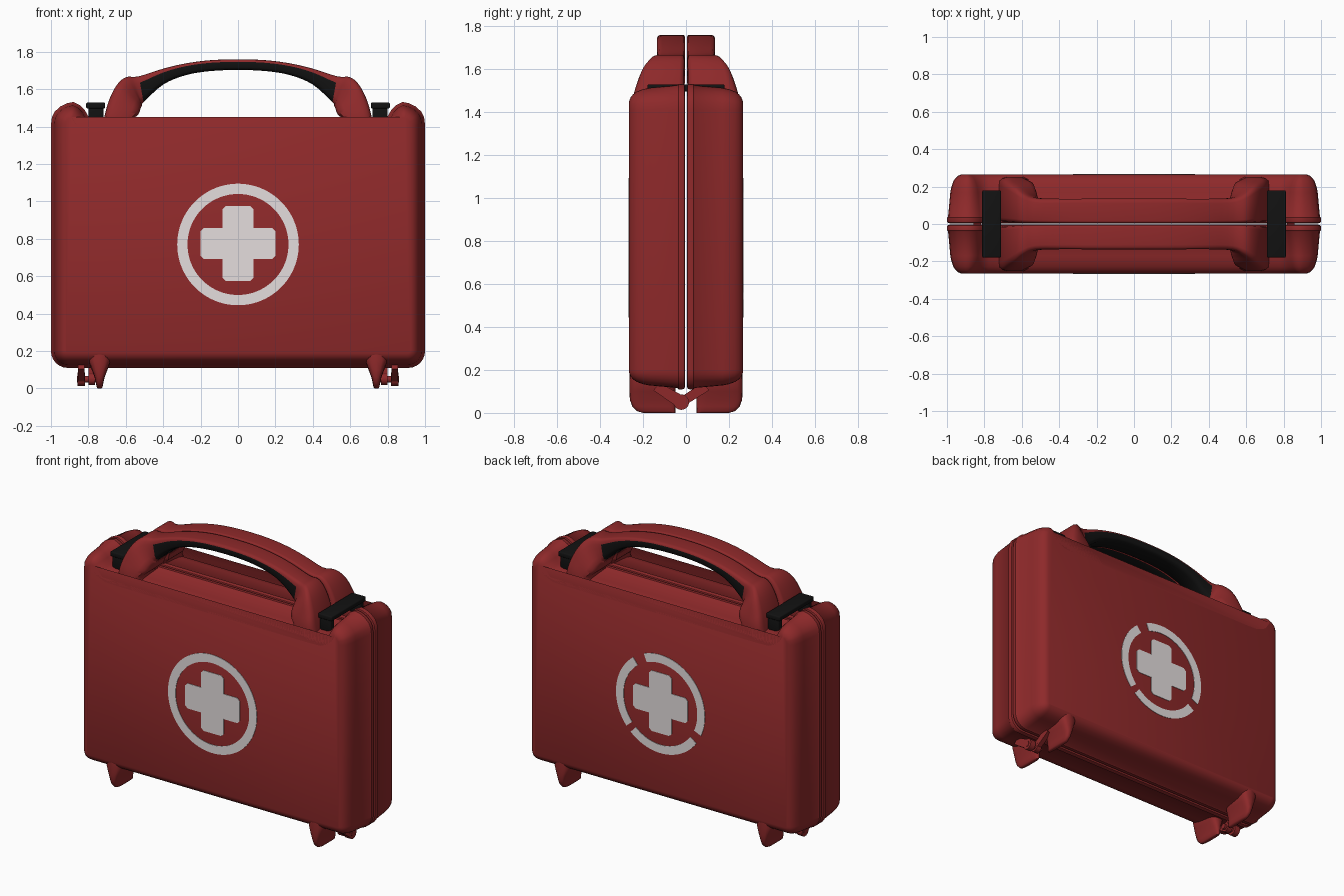
import bpy, bmesh, math
from mathutils import Vector

if "Cube" in bpy.data.objects:
    bpy.data.objects.remove(bpy.data.objects["Cube"])


def material(name, rgb):
    m = bpy.data.materials.new(name)
    m.diffuse_color = (*rgb, 1)
    m.use_nodes = True
    m.node_tree.nodes["Principled BSDF"].inputs["Base Color"].default_value = m.diffuse_color
    return m


RED = material("red plastic", (0.27, 0.022, 0.023))
BLACK = material("black rubber", (0.006, 0.006, 0.006))
WHITE = material("white print", (0.78, 0.73, 0.73))


def finish(name, bm, mats, angle=35):
    bmesh.ops.recalc_face_normals(bm, faces=bm.faces)
    me = bpy.data.meshes.new(name)
    bm.to_mesh(me)
    bm.free()
    ob = bpy.data.objects.new(name, me)
    bpy.context.collection.objects.link(ob)
    for m in mats:
        me.materials.append(m)
    bpy.ops.object.select_all(action='DESELECT')
    ob.select_set(True)
    bpy.context.view_layer.objects.active = ob
    bpy.ops.object.shade_smooth_by_angle(angle=math.radians(angle))
    return ob


def loft(name, rings, mats, rule=None, angle=35):
    """Skin closed rings of points and cap both ends."""
    bm = bmesh.new()
    vs = [[bm.verts.new(p) for p in r] for r in rings]
    n = len(rings[0])
    for i in range(len(vs) - 1):
        for j in range(n):
            k = (j + 1) % n
            f = bm.faces.new((vs[i][j], vs[i][k], vs[i + 1][k], vs[i + 1][j]))
            f.material_index = rule(i, j) if rule else 0
    bm.faces.new(vs[0])
    bm.faces.new(vs[-1])
    return finish(name, bm, mats, angle)


def box(name, x, y, z, mat, bevel):
    bm = bmesh.new()
    bmesh.ops.create_cube(bm, size=1)
    for v in bm.verts:
        v.co = [a + (b - a) * (c + 0.5) for (a, b), c in zip((x, y, z), v.co)]
    bmesh.ops.bevel(bm, geom=bm.edges[:], offset=bevel, segments=3, profile=0.5, affect='EDGES')
    return finish(name, bm, [mat])


def inset(pts, d):
    """Move a clockwise outline inward by d."""
    out = []
    for i, p in enumerate(pts):
        a, b = (p - pts[i - 1]).normalized(), (pts[(i + 1) % len(pts)] - p).normalized()
        na, nb = Vector((a.y, -a.x)), Vector((b.y, -b.x))
        n = (na + nb).normalized()
        out.append(p + n * d / max(n.dot(na), 0.5))
    return out


def smooth(keys, steps):
    """Catmull-Rom through lists of numbers."""
    out = []
    for i in range(len(keys) - 1):
        k = [keys[max(i - 1, 0)], keys[i], keys[i + 1], keys[min(i + 2, len(keys) - 1)]]
        for s in range(steps):
            t = s / steps
            out.append([0.5 * (2 * b + (c - a) * t + (2 * a - 5 * b + 4 * c - d) * t * t
                               + (3 * b - a - 3 * c + d) * t ** 3) for a, b, c, d in zip(*k)])
    return out + [keys[-1]]


# Case outline (right half, clockwise from the top middle), with raised corners
half = [(0.40, 1.44), (0.70, 1.44), (0.77, 1.442), (0.80, 1.455), (0.82, 1.49), (0.845, 1.515),
        (0.88, 1.532), (0.915, 1.525), (0.95, 1.508), (0.98, 1.48), (0.995, 1.45), (1.0, 1.41)]
half += [(0.91 + 0.09 * math.cos(a), 0.20 - 0.09 * math.sin(a))
         for a in [i * math.pi / 12 for i in range(7)]]
outline = [Vector(p) for p in half] + [Vector((-x, z)) for x, z in reversed(half)]
shell_steps = [(0.014, 0.004), (0.003, 0.008), (0.0, 0.016), (0.0, 0.034), (0.006, 0.04),
               (0.018, 0.17), (0.024, 0.20), (0.034, 0.228), (0.046, 0.246),
               (0.06, 0.258), (0.078, 0.265)]

# Handle stations: outer x, outer z, inner x, inner z, depth
stations = [(0.74, 1.30, 0.50, 1.30, 0.25), (0.715, 1.45, 0.56, 1.42, 0.25),
            (0.69, 1.54, 0.53, 1.47, 0.232), (0.65, 1.62, 0.52, 1.50, 0.205),
            (0.60, 1.664, 0.513, 1.514, 0.168), (0.53, 1.669, 0.505, 1.53, 0.14),
            (0.40, 1.71, 0.40, 1.625, 0.135), (0.28, 1.738, 0.28, 1.675, 0.135),
            (0.15, 1.755, 0.15, 1.697, 0.135), (0, 1.76, 0, 1.703, 0.135)]
stations += [(-a, b, -c, d, e) for a, b, c, d, e in reversed(stations[:-1])]
path = smooth(stations, 4)
section = [(0.04, 0.1), (0.1, 0), (0.8, 0), (0.95, 0.08), (1, 0.25), (1, 0.6), (1, 0.76),
           (0.97, 0.89), (0.92, 0.97), (0.82, 1), (0.14, 1), (0.07, 0.97), (0.04, 0.88)]


def grip_rule(i, j):
    # Black grip lines the underside and sides of the arch, red stays on top
    return 1 if 20 <= i < len(path) - 21 and j <= 5 else 0


def plate(name, polys, y, s):
    """Thin print plate on the front (s=-1) or back (s=1)."""
    bm = bmesh.new()
    for poly in polys:
        bm.faces.new([bm.verts.new((x, y * s, z)) for x, z in poly])
    bmesh.ops.remove_doubles(bm, verts=bm.verts, dist=1e-5)
    r = bmesh.ops.extrude_face_region(bm, geom=bm.faces[:])
    for v in r['geom']:
        if isinstance(v, bmesh.types.BMVert):
            v.co.y += 0.005 * s
    finish(name, bm, [WHITE])


def ring_polys(gaps):
    out = []
    for i in range(90):
        if any(a <= i * 4 < b for a, b in gaps):
            continue
        a, b = math.radians(i * 4), math.radians(i * 4 + 4)
        out.append([(r * math.cos(t), 0.77 + r * math.sin(t))
                    for r, t in ((0.27, a), (0.325, a), (0.325, b), (0.27, b))])
    return out


L, W, C = 0.20, 0.083, 0.018
arm = [(L, -W + C), (L, W - C), (L - C, W), (W, W)]
cross = []
for k in range(4):
    c, s_ = round(math.cos(k * math.pi / 2)), round(math.sin(k * math.pi / 2))
    # bottom corner of the arm first, then round to the next inner corner
    cross += [(x * c - z * s_, 0.775 + x * s_ + z * c) for x, z in [(L - C, -W)] + arm]

for side, s in (("front", -1), ("back", 1)):
    # Half shell
    loft(side + "_shell", [[(p.x, y * s, p.y) for p in inset(outline, d)]
                           for d, y in shell_steps], [RED], angle=40)
    # Half of the carrying handle
    loft(side + "_handle",
         [[(ix + (ox - ix) * t, s * max(0.004, u * d), iz + (oz - iz) * t) for u, t in section]
          for ox, oz, ix, iz, d in path], [RED, BLACK], grip_rule, 50)
    # Emblem
    plate(side + "_ring", ring_polys([] if s < 0 else [(52, 68), (204, 216), (312, 320)]), 0.263, s)
    plate(side + "_cross", [cross], 0.263, s)
    # Flared feet
    for m, hand in ((1, "right"), (-1, "left")):
        rings = []
        for z, w, y1 in ((0, 0.010, 0.20), (0.008, 0.016, 0.228), (0.03, 0.02, 0.25),
                         (0.06, 0.027, 0.261), (0.10, 0.042, 0.264), (0.15, 0.06, 0.264),
                         (0.22, 0.05, 0.262), (0.30, 0.02, 0.255)):
            cy, hy, ring = (y1 + 0.05) / 2, (y1 - 0.05) / 2, []
            for i in range(20):
                c, q = math.cos(i * math.pi / 10), math.sin(i * math.pi / 10)
                ring.append((m * (0.74 + w * math.copysign(abs(c) ** 0.6, c)),
                             s * (cy + hy * math.copysign(abs(q) ** 0.5, q)), z))
            rings.append(ring)
        loft(f"{side}_{hand}_foot", rings, [RED], angle=60)

for m, hand in ((1, "right"), (-1, "left")):
    # Latch strap: top plate with a clamp end on each side
    xs = sorted((0.71 * m, 0.812 * m))
    xi = sorted((0.72 * m, 0.80 * m))
    box(hand + "_latch", xs, (-0.18, 0.18), (1.497, 1.529), BLACK, 0.008)
    for side, s in (("front", -1), ("back", 1)):
        box(f"{hand}_latch_{side}_clamp", xi, sorted((0.135 * s, 0.175 * s)), (1.42, 1.51), BLACK, 0.008)
    # Hinge barrel and arms
    for part, x0, x1, r in (("pin", 0.75, 0.86, 0.018), ("inner_knuckle", 0.765, 0.80, 0.032),
                            ("outer_knuckle", 0.818, 0.857, 0.036)):
        loft(f"{hand}_hinge_{part}",
             [[(m * x, -0.022 + r * math.cos(i * math.pi / 10), 0.05 + r * math.sin(i * math.pi / 10))
               for i in range(20)] for x in (x0, x1)], [RED])
    for part, x0, x1, s in (("front_arm", 0.82, 0.855, -1), ("back_arm", 0.767, 0.798, 1)):
        end = -0.022 + 0.10 * s
        quad = [(-0.03, 0.02), (-0.015, 0.08), (end, 0.14), (end + 0.03 * s, 0.105)]
        loft(f"{hand}_hinge_{part}", [[(m * x, y, z) for y, z in quad] for x in (x0, x1)], [RED])
